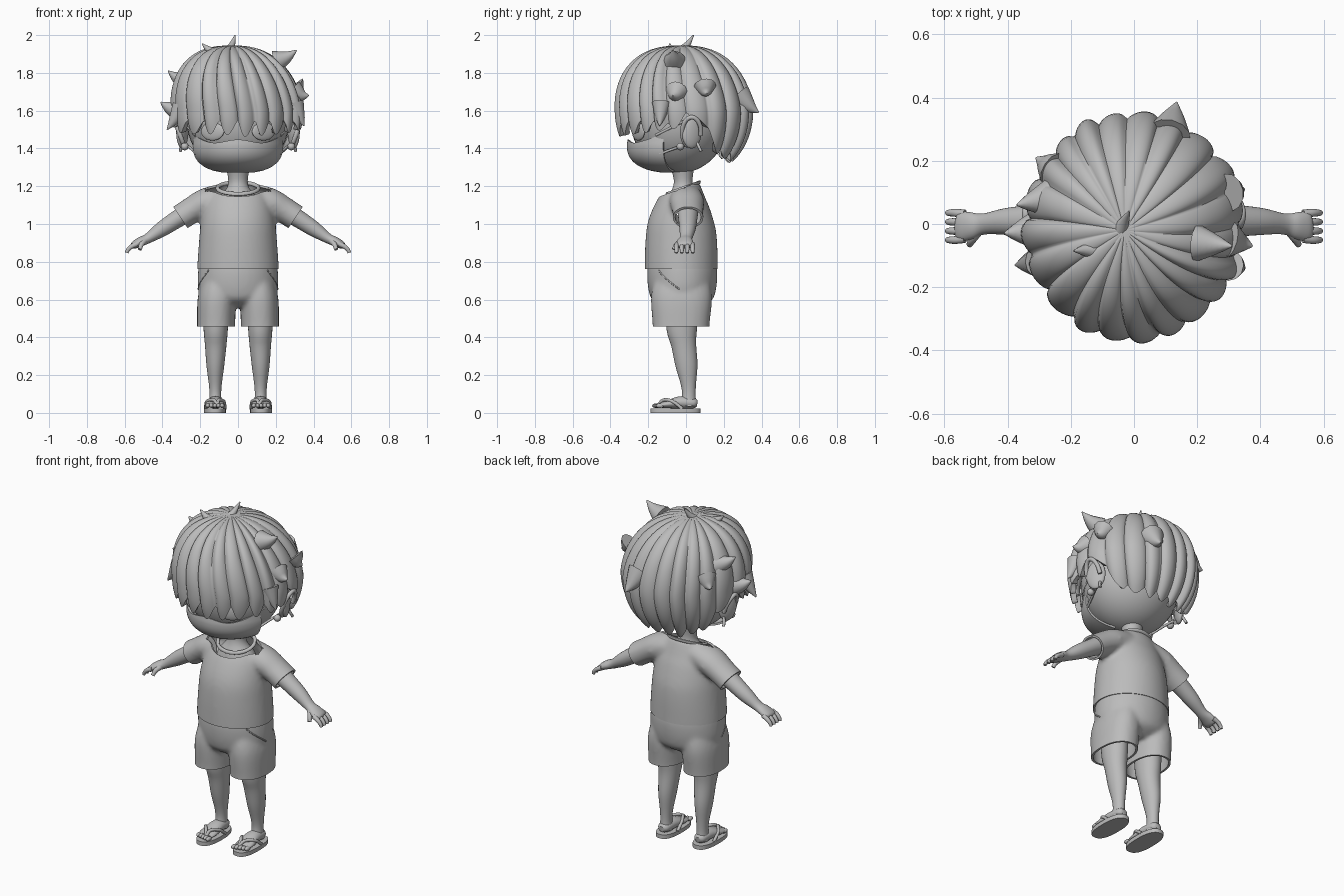
import bpy, bmesh, random
from math import sin, cos, pi, acos, radians, sqrt
from mathutils import Vector, Matrix

cube = bpy.data.objects.get("Cube")
if cube:
    bpy.data.objects.remove(cube, do_unlink=True)
random.seed(4)

grey = bpy.data.materials.new("plain_grey")
grey.use_nodes = True
grey.diffuse_color = (0.5, 0.5, 0.5, 1)
grey.node_tree.nodes["Principled BSDF"].inputs["Base Color"].default_value = grey.diffuse_color
SIDES = (("left", 1), ("right", -1))


def lerp_table(table, x):
    for (a, va), (b, vb) in zip(table, table[1:]):
        if x <= b:
            return va + (vb - va) * (x - a) / (b - a)
    return table[-1][1]


def spline(points, steps):
    """Smooth a list of (x, y, z, width, depth) rings."""
    out, p = [], [points[0]] + list(points) + [points[-1]]
    for a, b, c, d in zip(p, p[1:], p[2:], p[3:]):
        for i in range(steps):
            t = i / steps
            out.append([0.5 * (2*k + (m-j)*t + (2*j-5*k+4*m-n)*t*t + (3*k-j-3*m+n)*t**3)
                        for j, k, m, n in zip(a, b, c, d)])
    return out + [list(points[-1])]


def loft(bm, points, side=1, steps=4, segs=28, power=1.0):
    """Closed tube through elliptical rings; side=-1 mirrors it."""
    rings = spline(points, steps)
    pos = [Vector(r[:3]) for r in rings]
    span = (pos[-1] - pos[0]).normalized()
    loops = []
    for i, r in enumerate(rings):
        t = (pos[min(i + 1, len(pos) - 1)] - pos[max(i - 1, 0)]).normalized()
        ref = Vector((0, 1, 0)) if abs(span.z) > 0.8 else Vector((0, 0, 1))
        u = (ref.cross(t)).normalized()
        v = t.cross(u)
        loop = []
        for k in range(segs):
            c, s = cos(2 * pi * k / segs), sin(2 * pi * k / segs)
            c, s = [abs(q) ** power * (1 if q > 0 else -1) for q in (c, s)]
            co = pos[i] + u * c * r[3] + v * s * r[4]
            loop.append(bm.verts.new((co.x * side, co.y, co.z)))
        loops.append(loop)
    for a, b in zip(loops, loops[1:]):
        for k in range(segs):
            bm.faces.new((a[k], a[k - 1], b[k - 1], b[k]))
    bm.faces.new(loops[0])
    bm.faces.new(loops[-1])


def tube(bm, points, radius, side=1, tip=None):
    """Thin rounded tube, or a spike when tip is small."""
    n = len(points) - 1
    end = radius if tip is None else tip
    path = [(*p, *[radius + (end - radius) * i / n] * 2) for i, p in enumerate(points)]
    loft(bm, path, side, segs=12)


def ball(bm, centre, size, side=1, turn=0):
    m = (Matrix.Translation((centre[0] * side, *centre[1:])) @ Matrix.Rotation(turn * side, 4, 'Z')
         @ Matrix.Diagonal((*size, 1)))
    bmesh.ops.create_uvsphere(bm, u_segments=40, v_segments=24, radius=1, matrix=m)


def grid(bm, fn, nu, nv, wrap):
    rows = [[bm.verts.new(fn(i / nu, j / nv)) for i in range(nu + (not wrap))] for j in range(nv + 1)]
    for a, b in zip(rows, rows[1:]):
        for i in range(0 if wrap else 1, len(a)):
            bm.faces.new((a[i - 1], a[i], b[i], b[i - 1]))
    bmesh.ops.remove_doubles(bm, verts=bm.verts[:], dist=1e-5)


def finish(name, bm, thickness=0, voxel=0, angle=40):
    bmesh.ops.recalc_face_normals(bm, faces=bm.faces[:])
    me = bpy.data.meshes.new(name)
    bm.to_mesh(me)
    bm.free()
    ob = bpy.data.objects.new(name, me)
    bpy.context.collection.objects.link(ob)
    if voxel:
        ob.modifiers.new("blend", 'REMESH').voxel_size = voxel
        sm = ob.modifiers.new("soften", 'SMOOTH')
        sm.factor, sm.iterations = 0.5, 8
    if thickness:
        ob.modifiers.new("cloth", 'SOLIDIFY').thickness = thickness
    if ob.modifiers:
        dg = bpy.context.evaluated_depsgraph_get()
        ob.data = bpy.data.meshes.new_from_object(ob.evaluated_get(dg))
        ob.modifiers.clear()
    ob.data.materials.clear()
    ob.data.materials.append(grey)
    ob.data.shade_smooth()
    ob.data.set_sharp_from_angle(angle=radians(angle))
    return ob


def cut_open(name, bm, voxel, cuts, thickness):
    """Blend the volumes, trim open hems, then give the cloth thickness."""
    ob = finish(name, bm, voxel=voxel)
    bm = bmesh.new()
    bm.from_mesh(ob.data)
    bpy.data.objects.remove(ob)
    for co, no, test in cuts:
        faces = [f for f in bm.faces if test(f.calc_center_median())]
        geom = set(faces) | {e for f in faces for e in f.edges} | {v for f in faces for v in f.verts}
        bmesh.ops.bisect_plane(bm, geom=list(geom), plane_co=co, plane_no=no, clear_outer=True)
    return finish(name, bm, thickness=thickness)


# Head, neck and face
bm = bmesh.new()
ball(bm, (0, -0.035, 1.55), (0.272, 0.258, 0.28))
finish("head", bm)
bm = bmesh.new()
loft(bm, [(0, -.01, 1.08, .13, .1), (0, -.015, 1.14, .1, .08), (0, -.015, 1.19, .06, .056),
          (0, -.015, 1.24, .052, .05), (0, -.02, 1.33, .07, .07)])
finish("neck", bm)

for label, s in SIDES:
    bm = bmesh.new()
    ball(bm, (.135, -.252, 1.49), (.068, .014, .048), s, radians(28))
    finish(label + "_eye", bm)
    bm = bmesh.new()
    ball(bm, (.295, .03, 1.485), (.024, .056, .085), s, radians(25))
    rim = [(.3 + .03 * sin(a) + .012, .03 - .05 * cos(a), 1.485 + .08 * sin(a))
           for a in [radians(d) for d in range(-70, 220, 29)]]
    tube(bm, rim, .012, s)
    finish(label + "_ear", bm)
    bm = bmesh.new()
    ball(bm, (.282, -.03, 1.41), (.02, .02, .02), s)
    tube(bm, [(.285, .055, 1.44), (.3, .068, 1.41), (.305, .08, 1.385)], .008, s)
    finish(label + "_earrings", bm)
    bm = bmesh.new()
    tube(bm, [(.225, -.16, 1.47), (.262, -.08, 1.51), (.285, 0, 1.55)], .007, s)
    tube(bm, [(.22, -.14, 1.37), (.25, -.06, 1.4), (.275, .01, 1.42)], .007, s)
    finish(label + "_mask_straps", bm)

# Face mask wrapping the jaw
def mask_point(u, v):
    a = radians(-72 + 144 * u)
    top = 1.425 + 0.06 * sin(a) ** 4 + 0.022 * max(0, cos(2.6 * a)) ** 2
    z = 1.272 + (top - 1.272) * v
    s = (1 - (max(0, 1.42 - z) / 0.152) ** 2.5) ** 0.4 - 0.5 * max(0, z - 1.42)
    return (0.252 * sin(a) * s, -0.035 - 0.278 * cos(a) * s, z)

bm = bmesh.new()
grid(bm, mask_point, 48, 20, False)
finish("face_mask", bm, thickness=0.012)

# Hair cap made of tapering locks around the crown
LOCKS = 21
edges = [0]
for i in range(LOCKS):
    edges.append(edges[-1] + random.uniform(0.75, 1.3))
edges = [e / edges[-1] for e in edges]
lock_len = [random.uniform(0.7, 1.1) for i in range(LOCKS)]
lock_out = [random.uniform(-0.01, 0.03) for i in range(LOCKS)]
HEM = [(0, 1.545), (55, 1.55), (75, 1.53), (90, 1.59), (102, 1.59), (114, 1.48), (128, 1.38), (180, 1.355)]
REACH = [(0, .375), (90, .35), (180, .355)]

def hair_point(u, v):
    i = max(k for k in range(LOCKS) if edges[k] <= u)
    s = (u - edges[i]) / (edges[i + 1] - edges[i])
    h = sin(pi * s ** 0.8)
    phi = u * 2 * pi - 0.12 * (1 - v)
    deg = abs((u * 360 + 180) % 360 - 180)
    front = max(0, 1 - deg / 110)
    hem = lerp_table(HEM, deg) - (0.035 + 0.055 * front) * lock_len[i] * h ** 1.3
    a = v * acos((hem - 1.6) / 0.345)
    w = min(1, 2 * v)
    k = 1 + w * (-0.075 * (1 - h ** 0.6) + lock_out[i] * h)
    r = lerp_table(REACH, deg) * sin(a) ** 0.8 * k
    lean = max(0, cos(a))
    return (r * sin(phi) - 0.03 * lean, -r * cos(phi) - 0.02 * lean, 1.6 + 0.345 * cos(a) * k)

bm = bmesh.new()
grid(bm, hair_point, 252, 26, True)
finish("hair", bm, thickness=0.03, angle=55)

# Loose tufts standing off the hair: base, tip, radius
TUFTS = [((-.05, -.03, 1.91), (-.015, .04, 2.0), .03), ((.2, -.06, 1.86), (.31, -.07, 1.92), .06),
         ((-.1, -.08, 1.89), (-.19, -.085, 1.955), .04), ((-.27, .08, 1.75), (-.37, .06, 1.81), .06),
         ((-.31, -.02, 1.6), (-.41, -.03, 1.645), .065), ((.3, -.05, 1.7), (.375, -.07, 1.68), .06),
         ((.3, .1, 1.73), (.35, .11, 1.69), .06), ((.11, .28, 1.68), (.135, .385, 1.59), .07),
         ((-.25, .17, 1.7), (-.31, .21, 1.66), .06), ((-.3, -.12, 1.62), (-.375, -.13, 1.5), .05),
         ((.3, -.13, 1.64), (.35, -.14, 1.52), .05)]
bm = bmesh.new()
for base, tip, r in TUFTS:
    b, t = Vector(base), Vector(tip)
    mid = b.lerp(t, 0.55) - Vector((0, 0, 0.008))
    tube(bm, [b, mid, t], r, tip=0.003)
finish("hair_tufts", bm)

# Shirt with sleeves
bm = bmesh.new()
loft(bm, [(0, -.025, .7, .216, .193), (0, -.025, .77, .216, .193), (0, -.025, .9, .207, .19),
          (0, -.025, 1.0, .198, .178), (0, -.018, 1.1, .18, .143), (0, -.01, 1.17, .15, .105),
          (0, -.005, 1.225, .11, .075)], segs=48)
for label, s in SIDES:
    loft(bm, [(.08, 0, 1.145, .085, .07), (.17, .005, 1.115, .092, .075),
              (.25, .01, 1.07, .083, .07), (.38, .012, .985, .083, .069)], s)
everywhere = lambda c: True
cut_open("shirt", bm, 0.012, [
    ((0, 0, .762), (0, 0, -1), everywhere),
    ((0, -.02, 1.19), (0, -.35, .94), lambda c: c.z > 1.1 and abs(c.x) < .16),
    ((.305, 0, 1.035), (.83, 0, -.56), lambda c: c.x > .24),
    ((-.305, 0, 1.035), (-.83, 0, -.56), lambda c: c.x < -.24)], 0.012)

# Collar band
bm = bmesh.new()
def collar_point(u, v):
    a, b = 2 * pi * u, 2 * pi * v
    r = 1 + 0.1 * cos(b)
    y = -.085 * cos(a) * r
    return (.108 * sin(a) * r, y - .015, 1.19 + .36 * y + .01 * sin(b))
grid(bm, collar_point, 48, 10, True)
finish("collar", bm)

# Shorts
bm = bmesh.new()
loft(bm, [(0, -.02, .56, .1, .1), (0, -.02, .6, .19, .16), (0, -.02, .66, .212, .18),
          (0, -.02, .74, .212, .186), (0, -.02, .8, .205, .18)], segs=48)
for label, s in SIDES:
    loft(bm, [(.116, -.026, .41, .101, .15), (.116, -.026, .47, .101, .151),
              (.112, -.024, .6, .102, .162), (.1, -.02, .69, .09, .15)], s, power=0.9)
cut_open("shorts", bm, 0.011, [((0, 0, .457), (0, 0, -1), everywhere)], 0.012)

for label, s in SIDES:
    # Pocket seam
    bm = bmesh.new()
    seam = []
    for i in range(6):
        t = i / 5
        y = -.145 + .11 * t
        seam.append((.211 * sqrt(1 - ((y + .02) / .185) ** 2), y, .755 - .1 * t ** 0.8))
    tube(bm, seam, .004, s)
    finish(label + "_pocket_seam", bm)

    # Arm, palm and fingers
    bm = bmesh.new()
    loft(bm, [(.2, .01, 1.1, .06, .06), (.3, .01, 1.04, .052, .048), (.4, .008, .975, .043, .041),
              (.475, 0, .925, .033, .027), (.515, -.005, .907, .043, .025),
              (.55, -.008, .888, .046, .02), (.562, -.008, .88, .03, .01)], s)
    for k in range(4):
        y = -.046 + .026 * k
        tube(bm, [(.535, y, .894), (.565, y * 1.1, .88), (.583, y * 1.1, .862), (.589, y * 1.1, .847)],
             .014, s, tip=.009)
    tube(bm, [(.495, -.025, .91), (.512, -.05, .89), (.52, -.065, .865)], .016, s, tip=.01)
    finish(label + "_arm", bm)

    # Leg and foot
    bm = bmesh.new()
    loft(bm, [(.118, -.025, .56, .07, .085), (.118, -.022, .44, .064, .08), (.118, -.012, .36, .057, .066),
              (.12, .003, .25, .047, .058), (.12, .013, .15, .034, .04), (.12, .015, .09, .031, .036),
              (.12, .012, .035, .036, .045)], s)
    loft(bm, [(.12, .06, .05, .018, .015), (.12, .04, .052, .034, .028), (.12, -.03, .055, .042, .033),
              (.122, -.1, .045, .05, .02), (.122, -.14, .04, .045, .012)], s)
    for k in range(5):
        ball(bm, (.084 + .019 * k, -.158 + .005 * k, .038), (.012, .022, .012), s)
    finish(label + "_leg", bm)

    # Sandal
    bm = bmesh.new()
    loft(bm, [(.122, -.055, 0, .058, .132), (.122, -.055, .024, .058, .132)], s, steps=1, segs=40, power=0.8)
    for x in (-1, 1):
        tube(bm, [(.108, -.15, .035), (.115 + .012 * x, -.12, .068), (.12 + .045 * x, -.07, .06),
                  (.12 + .05 * x, -.02, .022)], .009, s)
    finish(label + "_sandal", bm)
